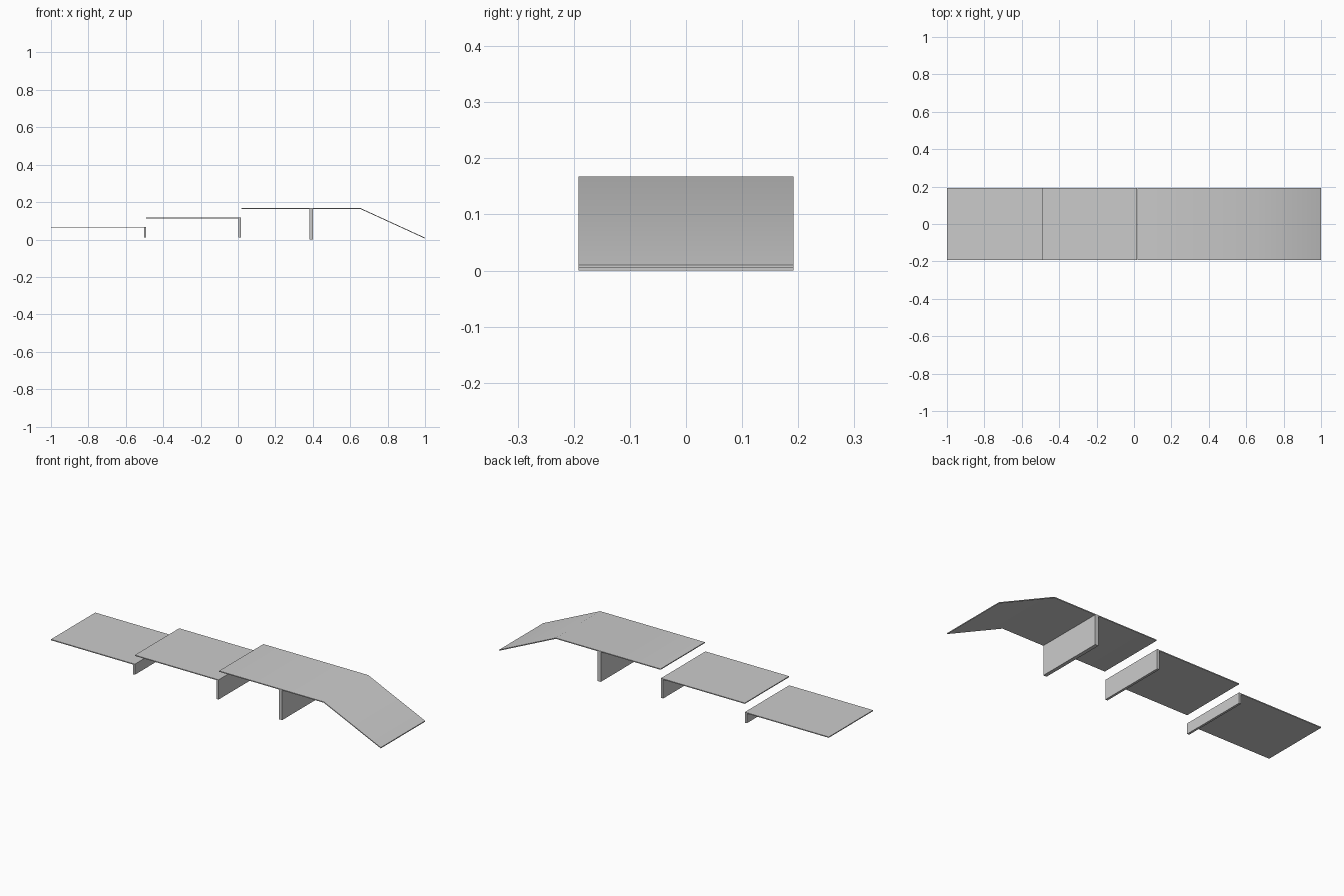
import bpy
import bmesh

cube = bpy.data.objects.get("Cube")
if cube:
    bpy.data.objects.remove(cube)

grey = bpy.data.materials.new("plain grey")
grey.use_nodes = True
colour = (0.6, 0.6, 0.6, 1)
grey.diffuse_color = colour
grey.node_tree.nodes["Principled BSDF"].inputs["Base Color"].default_value = colour

HALF_WIDTH = 0.192
THICK = 0.005


def extrude_profile(name, points, smooth=False):
    """Sweep an x-z outline across the full width."""
    bm = bmesh.new()
    face = bm.faces.new([bm.verts.new((x, -HALF_WIDTH, z)) for x, z in points])
    swept = bmesh.ops.extrude_face_region(bm, geom=[face])["geom"]
    verts = [v for v in swept if isinstance(v, bmesh.types.BMVert)]
    bmesh.ops.translate(bm, verts=verts, vec=(0, 2 * HALF_WIDTH, 0))
    bmesh.ops.recalc_face_normals(bm, faces=bm.faces)
    mesh = bpy.data.meshes.new(name)
    bm.to_mesh(mesh)
    bm.free()
    mesh.materials.append(grey)
    obj = bpy.data.objects.new(name, mesh)
    bpy.context.collection.objects.link(obj)
    if smooth:
        bpy.ops.object.select_all(action="DESELECT")
        obj.select_set(True)
        bpy.context.view_layer.objects.active = obj
        bpy.ops.object.shade_smooth_by_angle()
    return obj


def box(name, x0, x1, z0, z1):
    return extrude_profile(name, [(x0, z0), (x1, z0), (x1, z1), (x0, z1)])


# Two lower decks, stepping up
box("low_deck", -1.0, -0.491, 0.068 - THICK, 0.068)
box("middle_deck", -0.491, 0.017, 0.118 - THICK, 0.118)

# Top deck bending down into a ramp
top = [(0.02, 0.168), (0.655, 0.168), (1.0, 0.01)]
under = [(x, z - THICK) for x, z in reversed(top)]
extrude_profile("top_deck_and_ramp", top + under, smooth=True)

# Upright supports
box("low_support", -0.503, -0.491, 0.01, 0.068 - THICK)
box("middle_support", 0.004, 0.017, 0.01, 0.118 - THICK)
box("top_support", 0.382, 0.402, 0.0, 0.168 - THICK)
